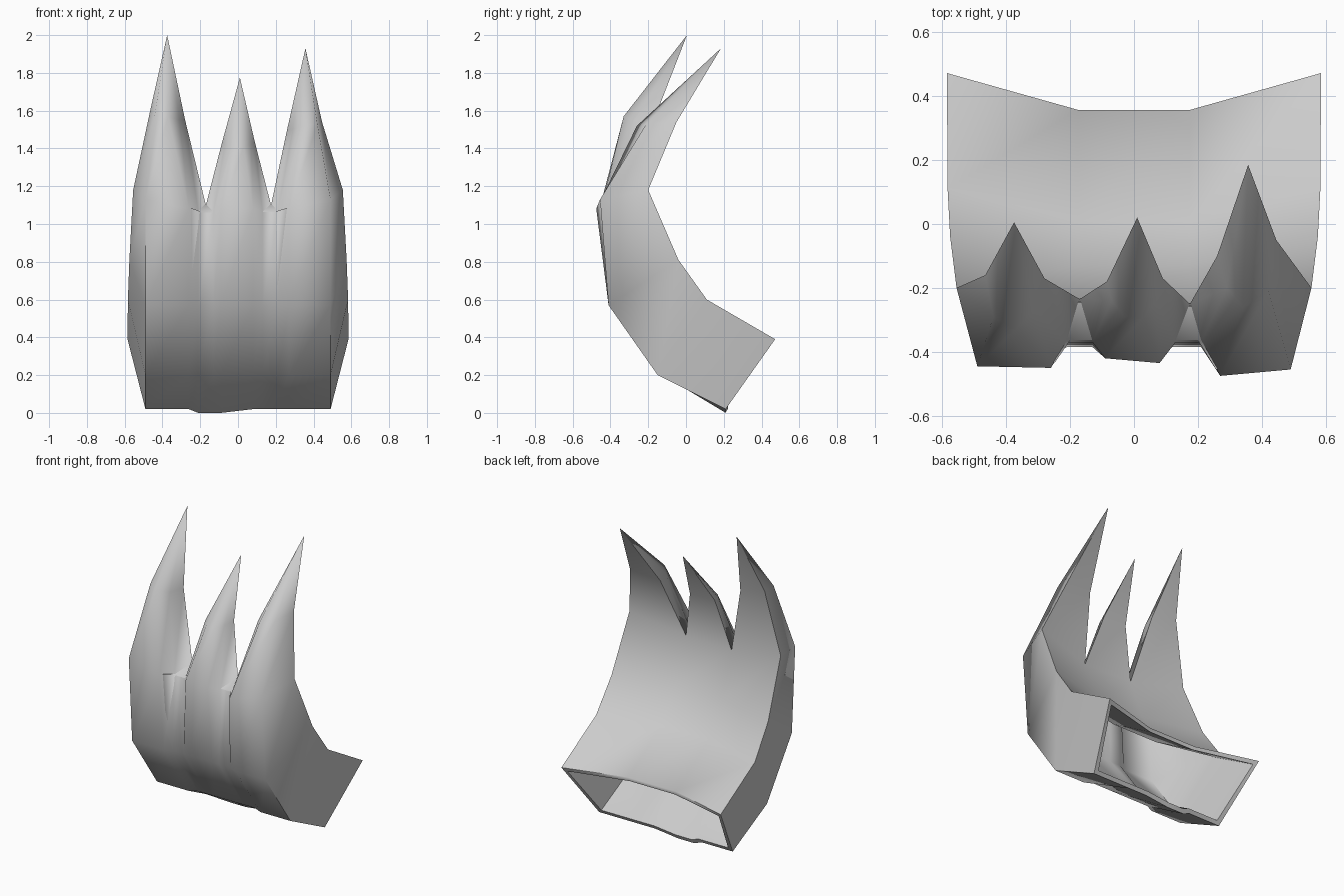
import bpy, bmesh, math
from mathutils import Vector

if "Cube" in bpy.data.objects:
    bpy.data.objects.remove(bpy.data.objects["Cube"])

grey = bpy.data.materials.new("plain grey")
grey.use_nodes = True
grey.diffuse_color = (0.6, 0.6, 0.6, 1)
grey.node_tree.nodes["Principled BSDF"].inputs["Base Color"].default_value = (0.6, 0.6, 0.6, 1)

# Columns across the front wall, and across the bowed back wall
FRONT_X = [-.49, -.26, -.21, -.13, -.09, .08, .13, .21, .27, .49]
BACK_X = [1, .3, -.3, -1]


def sleeve_ring(front, back, bow, half_width):
    """Closed section: straight front wall, then back wall bowed forward."""
    ring = [Vector((x, front[0] + (.025 if abs(x) < .24 else 0) * bow / .09, front[1]))
            for x in FRONT_X]
    for s in BACK_X:
        ring.append(Vector((s * half_width, back[0] - (bow if abs(s) < 1 else 0), back[1])))
    return ring


rings = [
    sleeve_ring((.21, .02), (.472, .39), .115, .585),
    sleeve_ring((-.15, .2), (.11, .6), .1, .583),
    sleeve_ring((-.41, .57), (-.04, .81), .09, .575),
]
# Bottom lip dips very slightly in the middle
for v in rings[0][2:5]:
    v.z = 0
for v in rings[0][:10]:
    v.y = .21

# Top section, notched between the claws
top_y = [-.445, -.45, -.37, -.37, -.42, -.435, -.37, -.37, -.475, -.455]
top = [Vector((x, y, 1.06 if abs(y) < .4 else 1.08)) for x, y in zip(FRONT_X, top_y)]
top[0].z = top[9].z = 1.13
top += [Vector(p) for p in ((.555, -.2, 1.18), (.175, -.25, 1.1),
                            (-.17, -.235, 1.1), (-.555, -.2, 1.18))]
rings.append(top)

# Each claw: base indices in the top section, middle section, tip
claws = [
    ([0, 1, 2, 12, 13],
     [(-.44, -.29, 1.58), (-.37, -.33, 1.57), (-.31, -.27, 1.55), (-.28, -.17, 1.55), (-.465, -.16, 1.6)],
     (-.375, .005, 2)),
    ([3, 4, 5, 6, 11, 12],
     [(-.07, -.24, 1.42), (-.03, -.29, 1.41), (.03, -.29, 1.41), (.07, -.24, 1.42),
      (.09, -.17, 1.43), (-.085, -.18, 1.43)],
     (.01, .02, 1.775)),
    ([7, 8, 9, 10, 11],
     [(.29, -.2, 1.5), (.34, -.26, 1.52), (.42, -.21, 1.53), (.445, -.05, 1.54), (.26, -.1, 1.5)],
     (.357, .185, 1.93)),
]

bm = bmesh.new()


def bridge(a, b):
    n = len(a)
    for i in range(n):
        j = (i + 1) % n
        bm.faces.new((a[i], a[j], b[j], b[i]))


def add(points):
    return [bm.verts.new(p) for p in points]


# Outer sleeve
outer = [add(r) for r in rings]
for low, high in zip(outer, outer[1:]):
    bridge(low, high)

# Claws and the notch floors between them
for base, middle, tip in claws:
    lower = [outer[-1][i] for i in base]
    upper = add(middle)
    bridge(lower, upper)
    point = bm.verts.new(tip)
    for i in range(len(upper)):
        bm.faces.new((upper[i], upper[(i + 1) % len(upper)], point))
for tri in ((2, 3, 12), (6, 7, 11)):
    bm.faces.new([outer[-1][i] for i in tri])

# Hollow lining and opening rim
lining = []
for r in rings:
    mid = (sum(r[:10], Vector()) / 10 + sum(r[10:], Vector()) / 4) / 2
    lining.append(add([Vector((p.x * .95, *(mid.yz + (p.yz - mid.yz) * .87))) for p in r]))
bridge(outer[0], lining[0])
for low, high in zip(lining, lining[1:]):
    bridge(low, high)
bm.faces.new(lining[-1])

bmesh.ops.recalc_face_normals(bm, faces=bm.faces)
bmesh.ops.triangulate(bm, faces=[f for f in bm.faces if len(f.verts) > 4])
mesh = bpy.data.meshes.new("clawed_sleeve")
bm.to_mesh(mesh)
bm.free()
mesh.materials.append(grey)
obj = bpy.data.objects.new("clawed_sleeve", mesh)
bpy.context.collection.objects.link(obj)
bpy.ops.object.select_all(action='DESELECT')
obj.select_set(True)
bpy.context.view_layer.objects.active = obj
bpy.ops.object.shade_smooth_by_angle(angle=math.radians(75))
